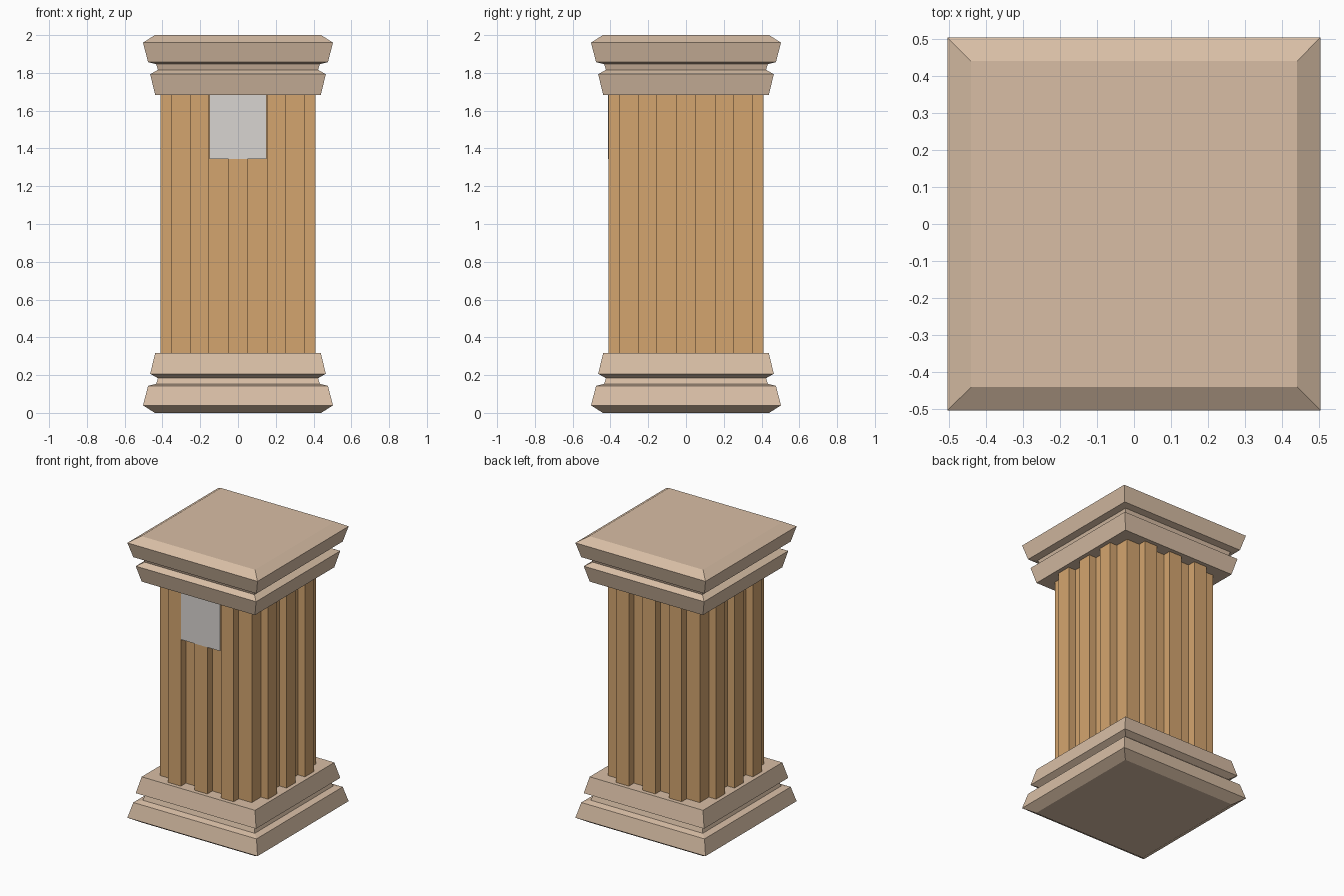
import bpy, bmesh, math
from mathutils import Matrix, Vector

if "Cube" in bpy.data.objects:
    bpy.data.objects.remove(bpy.data.objects["Cube"])


def material(name, rgb):
    lin = [((c / 255 + 0.055) / 1.055) ** 2.4 for c in rgb]
    m = bpy.data.materials.new(name)
    m.diffuse_color = (*lin, 1)
    m.use_nodes = True
    m.node_tree.nodes["Principled BSDF"].inputs["Base Color"].default_value = m.diffuse_color
    return m


def make_object(name, bm, mat):
    bmesh.ops.recalc_face_normals(bm, faces=bm.faces)
    mesh = bpy.data.meshes.new(name)
    bm.to_mesh(mesh)
    bm.free()
    mesh.materials.append(mat)
    ob = bpy.data.objects.new(name, mesh)
    bpy.context.collection.objects.link(ob)
    return ob


def loft(name, rings, mat):
    """Skin a stack of closed 3D loops and cap both ends."""
    bm = bmesh.new()
    loops = [[bm.verts.new(p) for p in ring] for ring in rings]
    n = len(loops[0])
    for a, b in zip(loops, loops[1:]):
        for i in range(n):
            j = (i + 1) % n
            bm.faces.new((a[i], a[j], b[j], b[i]))
    bm.faces.new(loops[0][::-1])
    bm.faces.new(loops[-1])
    return make_object(name, bm, mat)


stone = material("pale stone", (216, 190, 165))
wood = material("warm wood", (212, 165, 111))
plate = material("light grey plate", (217, 213, 209))

# Moulding profile: (half width, height), used upright and mirrored
profile = [(0.44, 0), (0.503, 0.04), (0.476, 0.143), (0.433, 0.154),
           (0.424, 0.184), (0.465, 0.207), (0.438, 0.318)]


def square(h, z):
    return [(-h, -h, z), (h, -h, z), (h, h, z), (-h, h, z)]


loft("base", [square(h, z) for h, z in profile], stone)
loft("capital", [square(h, 2 - z) for h, z in reversed(profile)], stone)

# Shaft: square core with three raised ribs on each side
core, rib, half = 0.355, 0.41, 0.05
side = [(-core, -core)]
for c in (-0.204, 0, 0.204):
    side += [(c - half, -core), (c - half, -rib), (c + half, -rib), (c + half, -core)]
section = []
for k in range(4):
    turn = Matrix.Rotation(k * math.pi / 2, 2)
    section += [turn @ Vector(p) for p in side]
loft("ribbed_shaft", [[(p.x, p.y, z) for p in section] for z in (0.318, 1.682)], wood)

# Thin plate on the front, hanging below the capital
bm = bmesh.new()
bmesh.ops.create_cube(bm, size=1, matrix=Matrix.Translation((0, -0.4115, 1.513))
                      @ Matrix.Diagonal((0.3, 0.003, 0.338, 1)))
make_object("front_plate", bm, plate)
